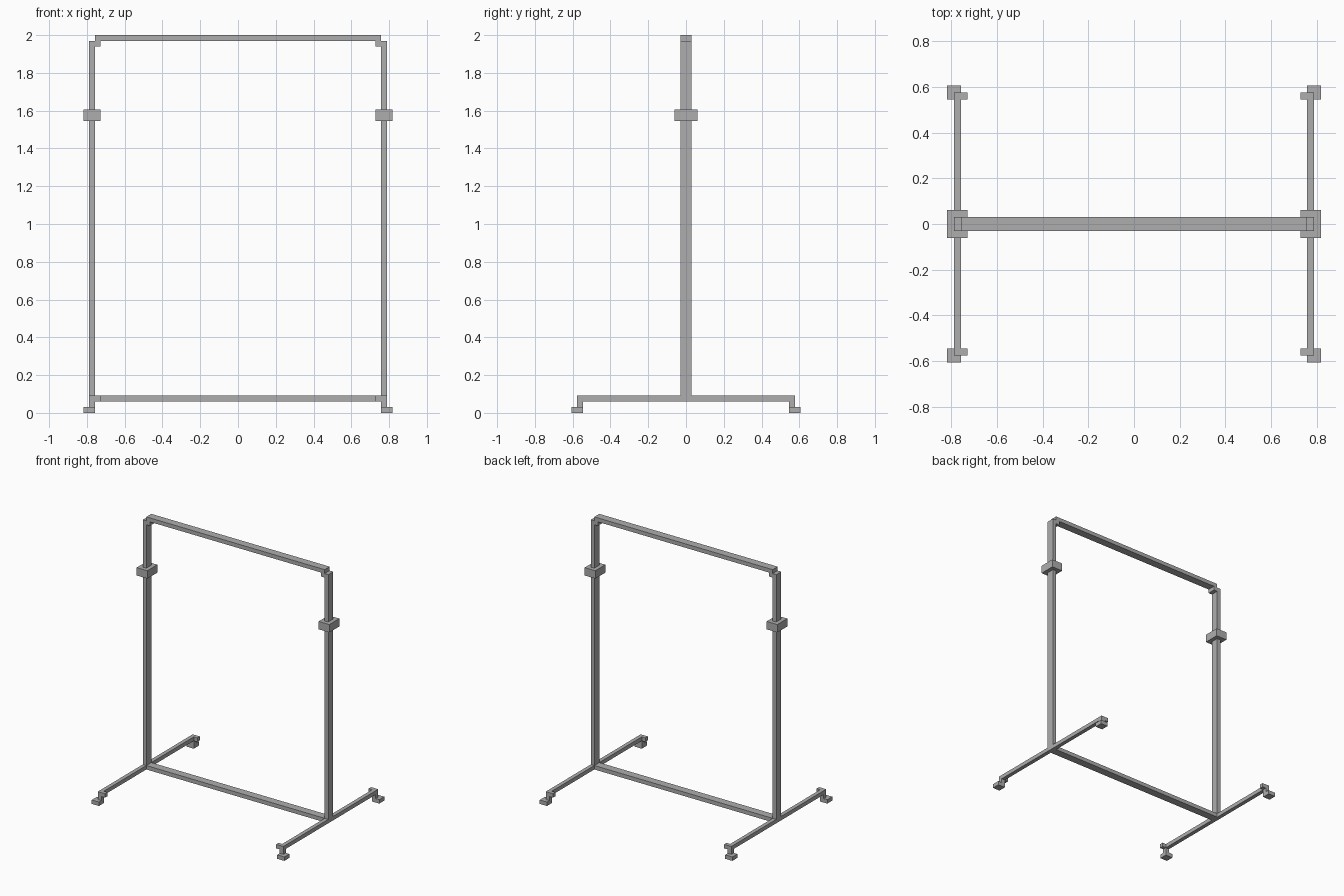
import bpy
import bmesh
from mathutils import Vector

if "Cube" in bpy.data.objects:
    bpy.data.objects.remove(bpy.data.objects["Cube"], do_unlink=True)

U = 1 / 33  # tube thickness; every size below is a multiple of it

metal = bpy.data.materials.new("grey_metal")
metal.use_nodes = True
grey = (0.42, 0.42, 0.42, 1)
metal.diffuse_color = grey
metal.node_tree.nodes["Principled BSDF"].inputs["Base Color"].default_value = grey


def box(name, x, y, z, mirror_x=False, mirror_y=False):
    """Box spanning the three (low, high) ranges, optionally mirrored about the origin."""
    low, high = Vector((x[0], y[0], z[0])) * U, Vector((x[1], y[1], z[1])) * U
    bm = bmesh.new()
    bmesh.ops.create_cube(bm, size=1)
    for v in bm.verts:
        v.co = (low + high) / 2 + v.co * (high - low)
    mesh = bpy.data.meshes.new(name)
    bm.to_mesh(mesh)
    bm.free()
    mesh.materials.append(metal)
    obj = bpy.data.objects.new(name, mesh)
    bpy.context.collection.objects.link(obj)
    if mirror_x or mirror_y:
        mod = obj.modifiers.new("Mirror", 'MIRROR')
        mod.use_axis = (mirror_x, mirror_y, False)
        mod.use_mirror_merge = False
    return obj


# Rails across the frame
box("top_rail", (-25, 25), (-1, 1), (65, 66))
box("bottom_rail", (-25, 25), (-1, 1), (2, 3))

# Uprights with corner blocks and height clamps
box("upright_posts", (25, 26), (-1, 1), (3, 65), mirror_x=True)
box("top_corner_blocks", (24, 25), (-1, 1), (64, 65), mirror_x=True)
box("height_clamps", (24, 27), (-2, 2), (51, 53), mirror_x=True)

# Base legs with end blocks, caster stems and feet
box("base_legs", (25, 26), (-19, 19), (2, 3), mirror_x=True)
box("leg_end_blocks", (24, 25), (18, 19), (2, 3), mirror_x=True, mirror_y=True)
box("foot_stems", (25, 26), (18, 19), (1, 2), mirror_x=True, mirror_y=True)
box("feet", (25, 27), (18, 20), (0, 1), mirror_x=True, mirror_y=True)
